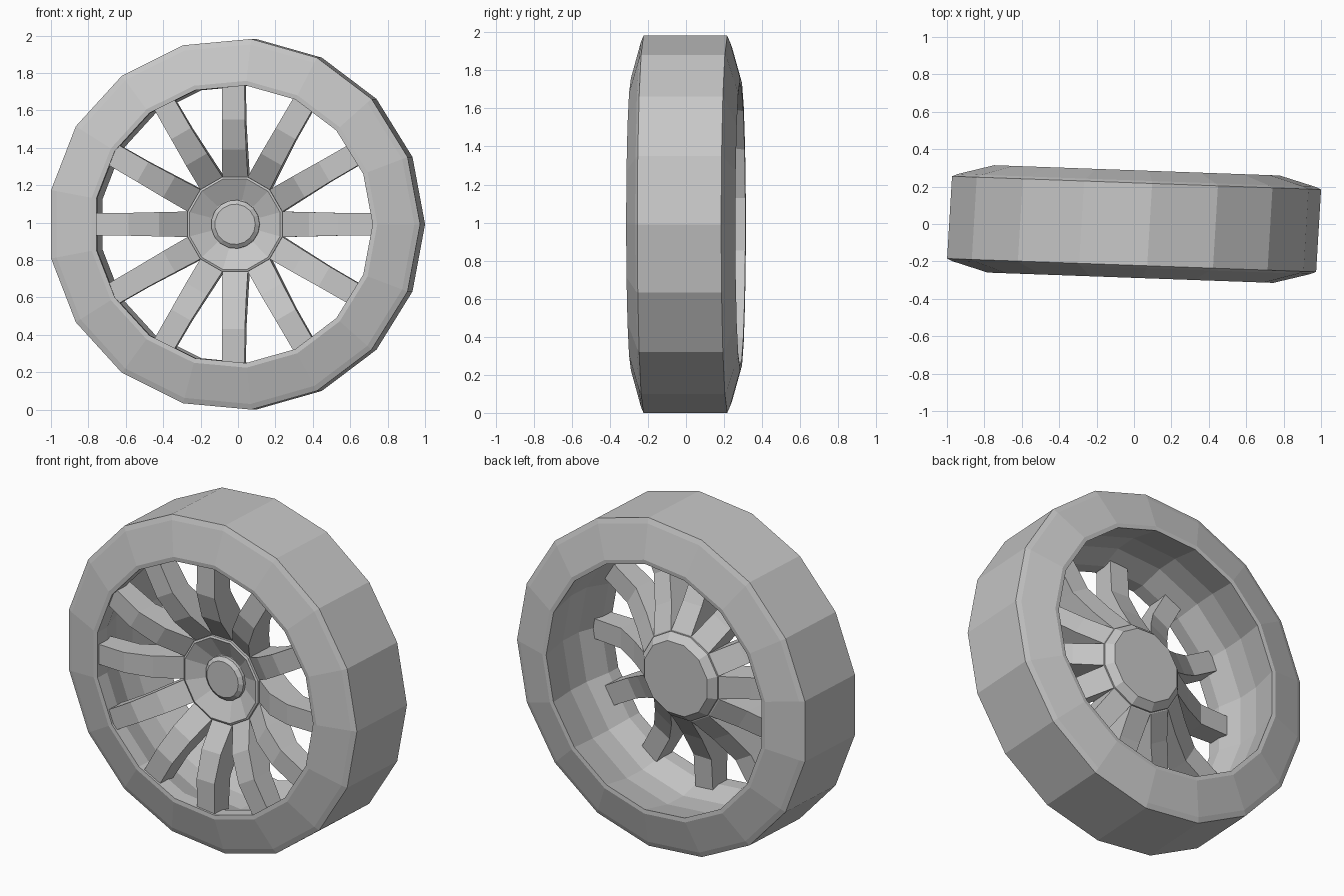
import bpy, bmesh, math
from mathutils import Matrix, Vector

cube = bpy.data.objects.get("Cube")
if cube:
    bpy.data.objects.remove(cube, do_unlink=True)

grey = bpy.data.materials.new("plain_grey")
grey.use_nodes = True
colour = (0.57, 0.57, 0.57, 1)
grey.diffuse_color = colour
grey.node_tree.nodes["Principled BSDF"].inputs["Base Color"].default_value = colour

# Slight skewed turn of the whole wheel, then its place above the floor
skew = Matrix(((1, 0.06, 0, -0.008),
               (-0.036, 1, 0, 0),
               (0, 0, 1, 0.991),
               (0, 0, 0, 1)))


def finish(name, bm):
    bmesh.ops.recalc_face_normals(bm, faces=bm.faces)
    bmesh.ops.transform(bm, matrix=skew, verts=bm.verts)
    mesh = bpy.data.meshes.new(name)
    bm.to_mesh(mesh)
    bm.free()
    mesh.materials.append(grey)
    obj = bpy.data.objects.new(name, mesh)
    bpy.context.collection.objects.link(obj)
    return obj


def lathe(name, profile, sides, closed=False, turn=0.0):
    """Turn (radius, y) points round the y axis; open profiles get end discs."""
    bm = bmesh.new()
    rings = []
    for r, y in profile:
        angles = [turn + math.tau * i / sides for i in range(sides)]
        rings.append([bm.verts.new((r * math.cos(a), y, r * math.sin(a))) for a in angles])
    pairs = list(zip(rings, rings[1:]))
    if closed:
        pairs.append((rings[-1], rings[0]))
    else:
        bm.faces.new(rings[0])
        bm.faces.new(rings[-1])
    for a, b in pairs:
        for i in range(sides):
            j = (i + 1) % sides
            bm.faces.new((a[i], a[j], b[j], b[i]))
    return finish(name, bm)


# Tyre: outer half section mirrored front to back, plus a gently hollowed inner wall
half = [(0.745, -0.285), (0.77, -0.287), (0.965, -0.233), (0.995, -0.22)]
inner_wall = [(0.79, 0.08), (0.79, -0.06), (0.745, -0.2)]
section = half + [(r, -y) for r, y in reversed(half)] + inner_wall
lathe("tyre", section, 17, closed=True)

# Hub: flat bevelled back and a dished front
lathe("hub", [(0.222, 0.1), (0.262, 0.06), (0.262, -0.14), (0.25, -0.145),
              (0.135, -0.09)], 12, turn=math.pi / 12)

# Centre cap
lathe("hub_cap", [(0.13, -0.07), (0.13, -0.108), (0.108, -0.125)], 17)

# Spokes: bars sweeping forward from hub to rim (radius, front y, back y, half width)
stations = [(0.2, -0.09, 0.06, 0.066), (0.26, -0.13, 0.05, 0.068),
            (0.4, -0.225, -0.045, 0.065), (0.56, -0.275, -0.135, 0.061),
            (0.765, -0.272, -0.15, 0.06)]
bm = bmesh.new()
for n in range(12):
    spin = Matrix.Rotation(math.tau * n / 12, 3, 'Y')
    loops = []
    for r, front, back, w in stations:
        corners = [(r, front, -w), (r, front, w), (r, back, w), (r, back, -w)]
        loops.append([bm.verts.new(spin @ Vector(c)) for c in corners])
    for a, b in zip(loops, loops[1:]):
        for i in range(4):
            j = (i + 1) % 4
            bm.faces.new((a[i], a[j], b[j], b[i]))
    bm.faces.new(loops[0])
    bm.faces.new(loops[-1])
finish("spokes", bm)
